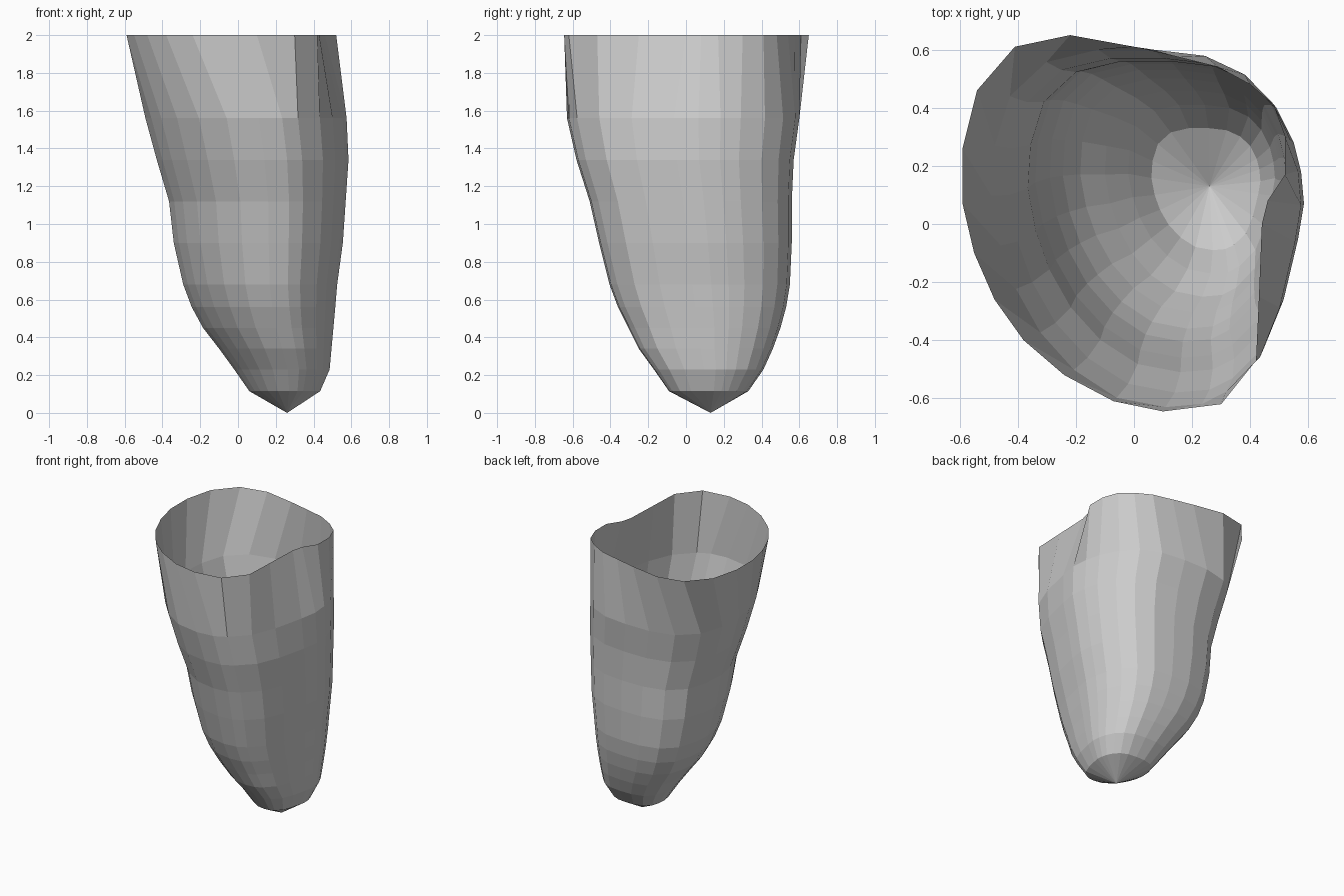
import bpy, bmesh

# Outline of the open rim (x, y), counter-clockwise from the front right corner
rim = [(.30, -.62), (.42, -.47), (.43, -.25), (.44, 0), (.46, .08), (.52, .17),
       (.52, .30), (.48, .41), (.40, .48), (.29, .54), (.15, .575), (0, .61),
       (-.22, .65), (-.41, .61), (-.54, .46), (-.59, .26), (-.59, .07), (-.55, -.10),
       (-.48, -.26), (-.38, -.40), (-.24, -.52), (-.07, -.61), (.10, -.645)]

# Typical body cross-section, stretched to fit each level
body = [(.34, -.53), (.45, -.42), (.515, -.26), (.565, -.05), (.585, .07), (.575, .18),
        (.55, .28), (.49, .40), (.40, .49), (.27, .55), (.10, .57), (-.08, .57),
        (-.25, .53), (-.37, .42), (-.42, .26), (-.43, .10), (-.40, -.06), (-.35, -.20),
        (-.27, -.34), (-.16, -.46), (-.02, -.55), (.14, -.58), (.26, -.57)]

# Level height, then x and y extents
levels = [(.115, .06, .435, -.09, .33), (.23, -.02, .485, -.17, .41),
          (.34, -.10, .495, -.25, .46), (.45, -.185, .505, -.305, .50),
          (.56, -.245, .515, -.36, .53), (.68, -.29, .525, -.405, .55),
          (.90, -.34, .555, -.46, .56), (1.12, -.365, .57, -.51, .56),
          (1.34, -.43, .585, -.58, .57), (1.56, -.49, .575, -.63, .60)]


def bounds(pts):
    xs, ys = zip(*pts)
    return min(xs), max(xs), min(ys), max(ys)


def fit(pts, x0, x1, y0, y1):
    a0, a1, b0, b1 = bounds(pts)
    return [(x0 + (x - a0) / (a1 - a0) * (x1 - x0),
             y0 + (y - b0) / (b1 - b0) * (y1 - y0)) for x, y in pts]


bm = bmesh.new()
rings = []
for z, *box in levels:
    rings.append([bm.verts.new((x, y, z)) for x, y in fit(body, *box)])
rings.append([bm.verts.new((x, y, 2)) for x, y in rim])

# Pointed tip, then the wall up to the open rim
tip = bm.verts.new((.26, .13, 0))
n = len(rim)
for i in range(n):
    j = (i + 1) % n
    bm.faces.new((tip, rings[0][j], rings[0][i]))
    for lo, hi in zip(rings, rings[1:]):
        bm.faces.new((lo[i], lo[j], hi[j], hi[i]))

mesh = bpy.data.meshes.new("chamber_shell")
bm.to_mesh(mesh)
bm.free()
shell = bpy.data.objects.new("chamber_shell", mesh)
bpy.context.collection.objects.link(shell)
